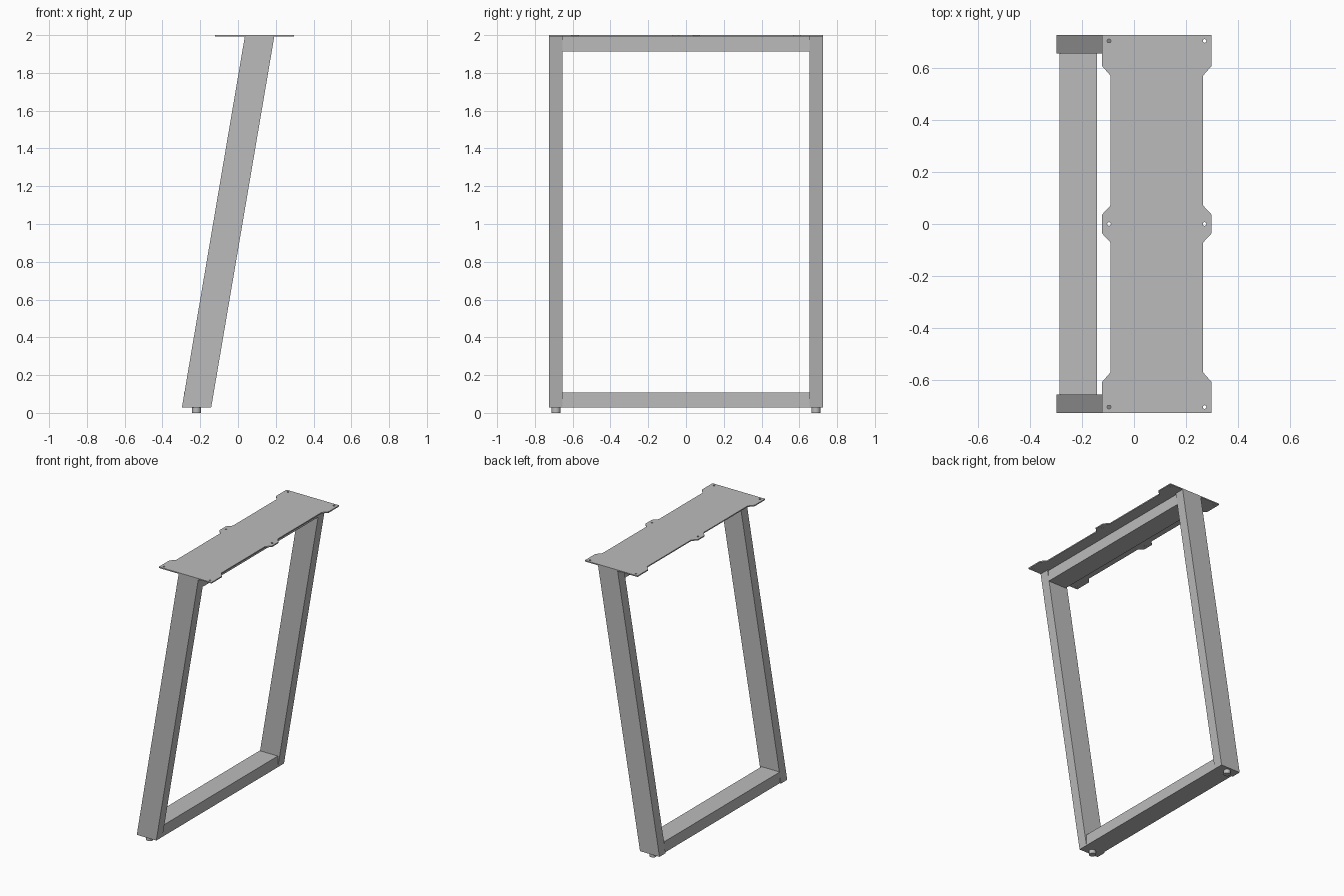
import bpy, bmesh, math

cube = bpy.data.objects.get("Cube")
if cube:
    bpy.data.objects.remove(cube, do_unlink=True)

steel = bpy.data.materials.new("grey_steel")
steel.use_nodes = True
grey = (0.5, 0.5, 0.5, 1.0)
steel.diffuse_color = grey
steel.node_tree.nodes["Principled BSDF"].inputs["Base Color"].default_value = grey

BASE, TOP = 0.028, 1.992      # frame bottom and underside of the plate
OUTER, INNER = 0.725, 0.655   # leg faces along y
BEAM = 0.08                   # beam height


def add_mesh(name, bm):
    bmesh.ops.recalc_face_normals(bm, faces=bm.faces)
    mesh = bpy.data.meshes.new(name)
    bm.to_mesh(mesh)
    bm.free()
    mesh.materials.clear()
    mesh.materials.append(steel)
    obj = bpy.data.objects.new(name, mesh)
    bpy.context.collection.objects.link(obj)
    return obj


def prism(name, profile, y0, y1):
    """Extrude an x-z profile along y."""
    bm = bmesh.new()
    face = bm.faces.new([bm.verts.new((x, y0, z)) for x, z in profile])
    side = bmesh.ops.extrude_face_region(bm, geom=[face])
    verts = [v for v in side["geom"] if isinstance(v, bmesh.types.BMVert)]
    bmesh.ops.translate(bm, verts=verts, vec=(0, y1 - y0, 0))
    return add_mesh(name, bm)


def box_profile(x0, x1, z0, z1):
    return [(x0, z0), (x1, z0), (x1, z1), (x0, z1)]


# Leaning legs
leg = [(-0.297, BASE), (-0.142, BASE), (0.192, TOP), (0.036, TOP)]
prism("front_leg", leg, -OUTER, -INNER)
prism("back_leg", leg, INNER, OUTER)

# Upright beams joining the legs
prism("bottom_beam", box_profile(-0.287, -0.142, BASE, BASE + BEAM), -INNER, INNER)
prism("top_beam", box_profile(0.036, 0.181, TOP - BEAM, TOP), -INNER, INNER)

# Round levelling feet
for name, y in (("front_foot", -0.688), ("back_foot", 0.688)):
    bm = bmesh.new()
    bmesh.ops.create_cone(bm, cap_ends=True, segments=32, radius1=0.023,
                          radius2=0.023, depth=BASE)
    bmesh.ops.translate(bm, verts=bm.verts, vec=(-0.22, y, BASE / 2))
    foot = add_mesh(name, bm)
    bpy.ops.object.select_all(action='DESELECT')
    foot.select_set(True)
    bpy.context.view_layer.objects.active = foot
    bpy.ops.object.shade_smooth_by_angle()

# Mounting plate outline with six tabs, mirrored from one quarter
CENTRE = 0.0875
quarter = [(0.2095, OUTER), (0.2095, 0.606), (0.178, 0.57),
           (0.178, 0.071), (0.2095, 0.037)]
right = quarter + [(x, -y) for x, y in reversed(quarter)]
outline = right + [(-x, y) for x, y in reversed(right)]

curve = bpy.data.curves.new("plate_outline", 'CURVE')
curve.dimensions = '2D'
curve.fill_mode = 'BOTH'
curve.extrude = (2 - TOP) / 2


def add_loop(points):
    spline = curve.splines.new('POLY')
    spline.points.add(len(points) - 1)
    for p, (x, y) in zip(spline.points, points):
        p.co = (x, y, 0, 1)
    spline.use_cyclic_u = True


add_loop(outline)

# Screw holes
for hx in (-0.1835, 0.1835):
    for hy in (-0.703, 0, 0.703):
        angles = [math.tau * i / 16 for i in range(16)]
        add_loop([(hx + 0.007 * math.cos(a), hy + 0.007 * math.sin(a)) for a in angles])

# Turn the filled outline into a welded plate
helper = bpy.data.objects.new("plate_outline", curve)
bpy.context.collection.objects.link(helper)
bpy.context.view_layer.update()
graph = bpy.context.evaluated_depsgraph_get()
filled = bpy.data.meshes.new_from_object(helper.evaluated_get(graph))
bm = bmesh.new()
bm.from_mesh(filled)
bmesh.ops.remove_doubles(bm, verts=bm.verts, dist=0.0001)
bmesh.ops.translate(bm, verts=bm.verts, vec=(CENTRE, 0, (2 + TOP) / 2))
for f in bm.faces:
    f.smooth = False
    f.material_index = 0
add_mesh("mounting_plate", bm)
bpy.data.objects.remove(helper, do_unlink=True)
bpy.data.meshes.remove(filled)
